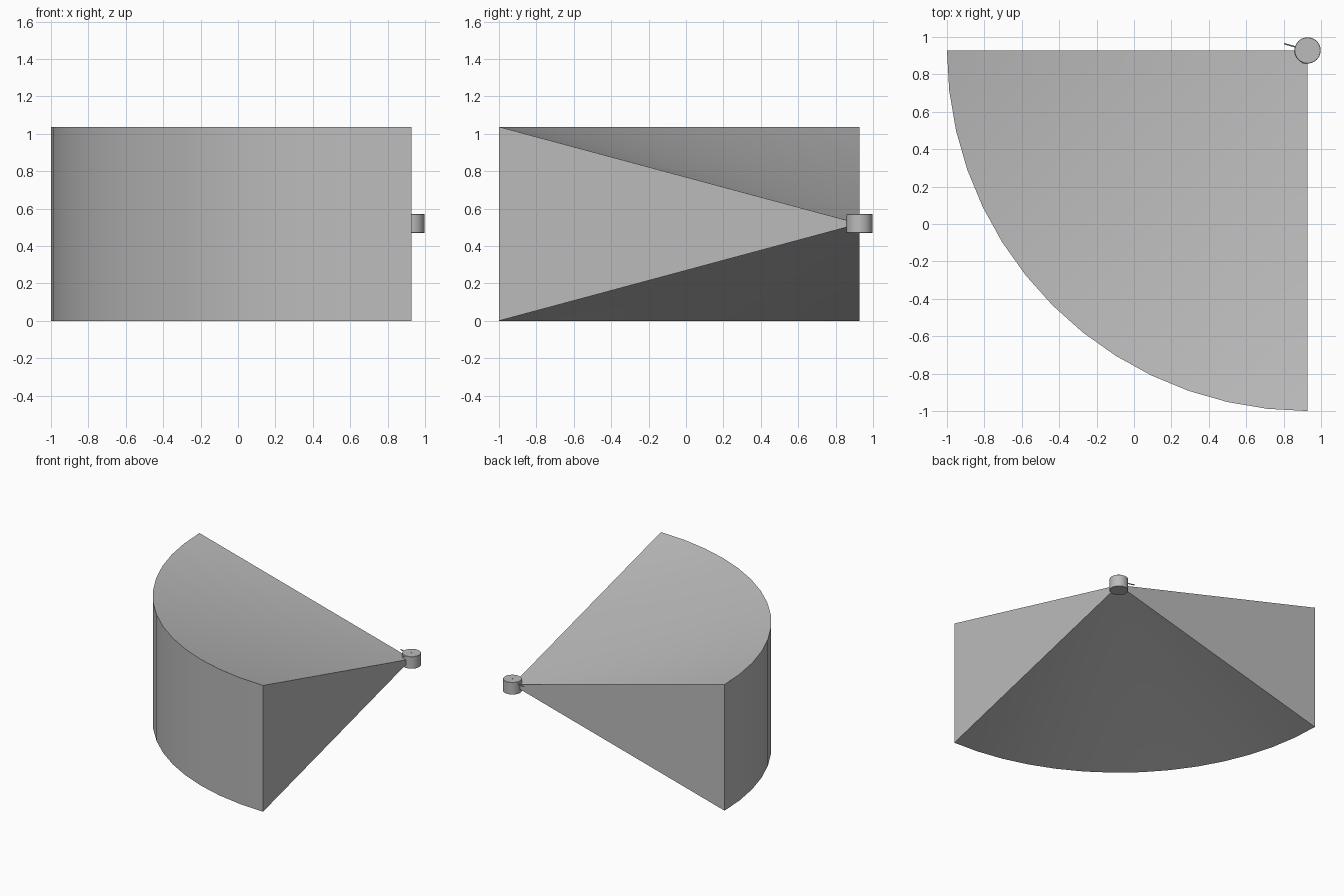
import bpy, bmesh, math
from mathutils import Vector

cube = bpy.data.objects.get("Cube")
if cube:
    bpy.data.objects.remove(cube, do_unlink=True)


def material(name, value):
    m = bpy.data.materials.new(name)
    m.use_nodes = True
    col = (value, value, value, 1)
    m.diffuse_color = col
    m.node_tree.nodes["Principled BSDF"].inputs["Base Color"].default_value = col
    return m


GREY = material("light grey", 0.5)

CX = CY = 0.928      # sensor axis, also the tip of the wedge
MID, HEIGHT = 0.519, 1.037
RADIUS = 1.928
SEGMENTS = 14


def finish(name, bm):
    bmesh.ops.recalc_face_normals(bm, faces=bm.faces)
    mesh = bpy.data.meshes.new(name)
    bm.to_mesh(mesh)
    bm.free()
    mesh.materials.append(GREY)
    obj = bpy.data.objects.new(name, mesh)
    bpy.context.collection.objects.link(obj)
    bpy.ops.object.select_all(action='DESELECT')
    obj.select_set(True)
    bpy.context.view_layer.objects.active = obj
    bpy.ops.object.shade_smooth_by_angle(angle=math.radians(30))
    return obj


def rod(name, start, end, radius, sides=32, bevel=0):
    """Capped cylinder between two points."""
    a, b = Vector(start), Vector(end)
    bm = bmesh.new()
    bmesh.ops.create_cone(bm, cap_ends=True, segments=sides, radius1=radius,
                          radius2=radius, depth=(b - a).length)
    if bevel:
        rims = [e for e in bm.edges if any(len(f.verts) > 4 for f in e.link_faces)]
        bmesh.ops.bevel(bm, geom=rims, offset=bevel, segments=1, affect='EDGES')
    turn = Vector((0, 0, 1)).rotation_difference(b - a).to_matrix().to_4x4()
    bm.transform(turn)
    bmesh.ops.translate(bm, verts=bm.verts, vec=(a + b) / 2)
    return finish(name, bm)


# Quarter-circle wedge that fans out from the sensor
bm = bmesh.new()
tip = bm.verts.new((CX, CY, MID))
low, high = [], []
for i in range(SEGMENTS + 1):
    a = math.pi + math.pi / 2 * i / SEGMENTS
    x, y = CX + RADIUS * math.cos(a), CY + RADIUS * math.sin(a)
    low.append(bm.verts.new((x, y, 0)))
    high.append(bm.verts.new((x, y, HEIGHT)))
for i in range(SEGMENTS):
    bm.faces.new((low[i], low[i + 1], high[i + 1], high[i]))
    bm.faces.new((tip, high[i], high[i + 1]))
    bm.faces.new((tip, low[i + 1], low[i]))
for k in (0, -1):
    bm.faces.new((tip, low[k], high[k]))
finish("scan_wedge", bm)

# Round sensor housing with its small details
rod("sensor_body", (CX, CY, 0.47), (CX, CY, 0.57), 0.07, 48, 0.002)
rod("top_dot", (CX, CY, 0.57), (CX, CY, 0.572), 0.005, 12)
rod("cable", (0.87, 0.945, 0.55), (0.803, 0.964, 0.55), 0.004, 10)
rod("side_nub", (0.908, 0.872, 0.555), (0.905, 0.859, 0.555), 0.007, 12)
